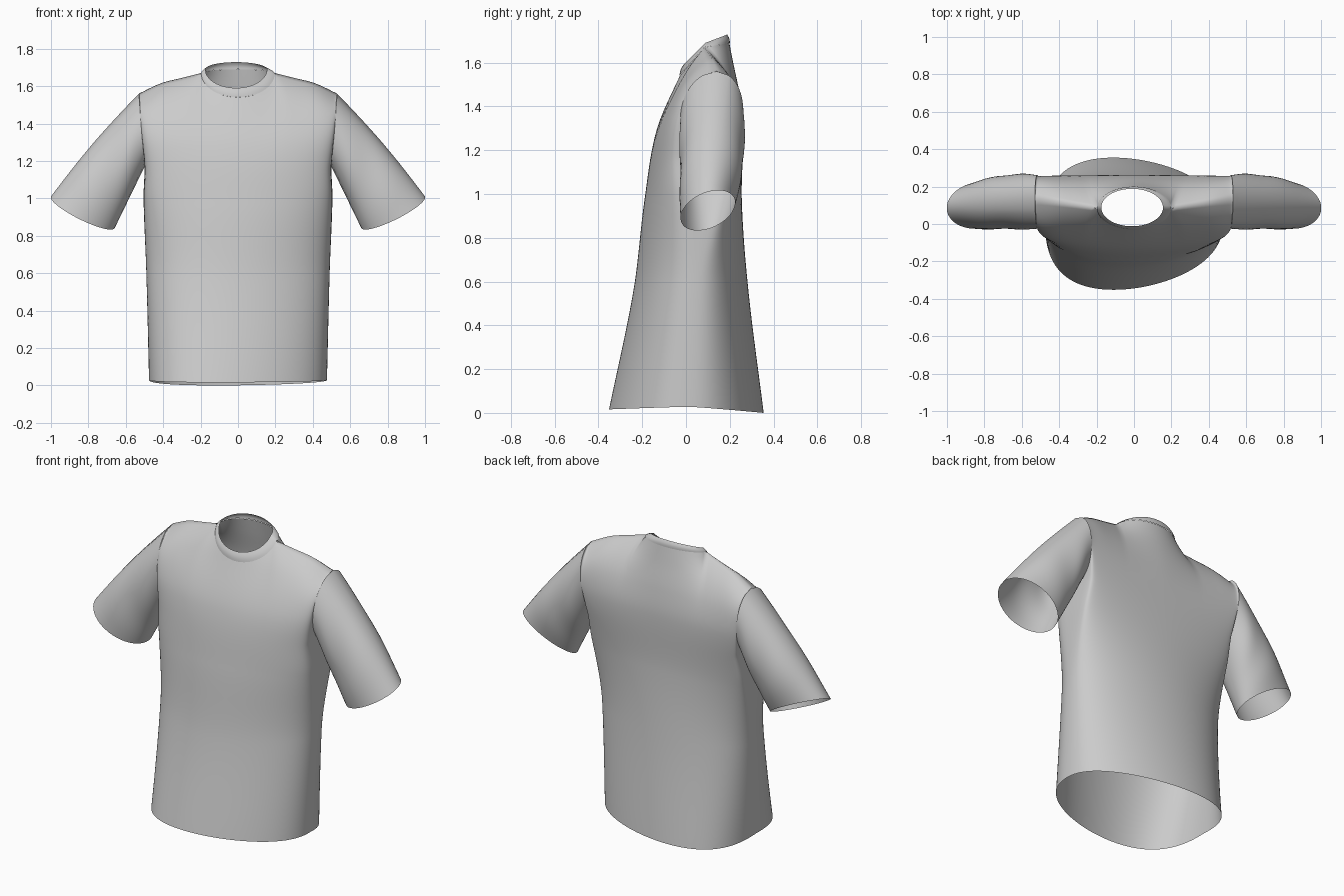
import bpy, bmesh, math
from mathutils import Vector

if "Cube" in bpy.data.objects:
    bpy.data.objects.remove(bpy.data.objects["Cube"])

HALF = math.pi / 2
N, ROWS = 32, 90          # half-panel columns, panel rows
PIT, TIP = 1.17, 1.56     # armpit and shoulder-tip heights
NECK_U = 0.35             # share of each half panel that meets the collar


def curve(table, z):
    """Smooth (Catmull-Rom style) lookup in a list of (z, value)."""
    z = min(max(z, table[0][0]), table[-1][0])
    k = 0
    while k < len(table) - 2 and z > table[k + 1][0]:
        k += 1
    slope = lambda i, j: (table[j][1] - table[i][1]) / (table[j][0] - table[i][0])
    (z0, a), (z1, b) = table[k], table[k + 1]
    m0 = slope(max(k - 1, 0), k + 1)
    m1 = slope(k, min(k + 2, len(table) - 1))
    d = z1 - z0
    t = (z - z0) / d
    return (a * (1 + 2 * t) * (1 - t) ** 2 + m0 * d * t * (1 - t) ** 2
            + b * t * t * (3 - 2 * t) + m1 * d * t * t * (t - 1))


FRONT = [(0, -.355), (.56, -.24), (.97, -.19), (1.29, -.135), (1.54, -.03), (1.7, .05)]
BACK = [(0, .355), (.56, .285), (.97, .255), (1.3, .262), (1.45, .245), (1.6, .212), (1.7, .19)]
WIDTH = [(0, .475), (.6, .49), (1.0, .505), (1.17, .5), (1.35, .515), (1.56, .53)]
SIDE_Y = [(0, .01), (.6, .05), (1.17, .11), (1.4, .128), (1.56, .14)]
SHOULDER = [(0, 1.67), (.3, 1.645), (.65, 1.615), (1, TIP)]


def neck(b, s):
    """Collar seam: b = 0 centre, 90 degrees at the side; s = -1 front, 1 back."""
    z = 1.67 - .13 * math.cos(b) if s < 0 else 1.67 + .02 * math.cos(b)
    return Vector((.195 * math.sin(b), .085 + s * .113 * math.cos(b), z))


def top_edge(u, s):
    if u <= NECK_U:
        return neck(u / NECK_U * HALF, s)
    a0 = math.sin(NECK_U * HALF)
    k = (math.sin(u * HALF) - a0) / (1 - a0)
    return Vector((.195 + .335 * k, .085 + .055 * k, curve(SHOULDER, k)))


def section(u, z, s):
    """Horizontal slice of the torso, opening up sideways towards the armhole."""
    a = u * HALF
    q = min(max((z - PIT) / (TIP - PIT), 0), 1)
    g = min(max((z - .6) / .75, 0), 1)
    inner, rim = g * g * (3 - 2 * g), (4 * q * (1 - q)) ** .5
    hole = s * (.15 if s < 0 else .135) * (inner + (rim - inner) * u ** 24)
    side = curve(SIDE_Y, z)
    depth = curve(FRONT if s < 0 else BACK, z) - side
    c = math.cos(a) ** .85 if u < 1 else 0
    return Vector((curve(WIDTH, z) * math.sin(a), side + depth * c + hole * (1 - c), z))


def panel_point(j, i, s):
    u = abs(j) / N
    top = top_edge(u, s)
    c = math.cos(u * HALF) if u < 1 else 0
    hem = .028 - (.012 if s < 0 else .028) * c
    z = hem + (top.z - hem) * i / ROWS
    p = section(u, z, s)
    w = max((z - 1.05) / (top.z - 1.05), 0) ** (3 + 5 * u)
    p += (top - section(u, top.z, s)) * w
    p.z = z
    p.x *= -1 if j < 0 else 1
    p.x -= .11 * c * c * max(0, 1 - z / 1.25)   # sideways lean of the hem
    return p


def make(name, grids, closed=False):
    """Skin one or more point grids into a smooth object."""
    bm = bmesh.new()
    for grid in grids:
        vs = [[bm.verts.new(p) for p in row] for row in grid]
        n = len(vs[0])
        for r0, r1 in zip(vs, vs[1:]):
            for k in range(n if closed else n - 1):
                m = (k + 1) % n
                bm.faces.new((r0[k], r0[m], r1[m], r1[k]))
    bmesh.ops.remove_doubles(bm, verts=bm.verts[:], dist=.0003)
    bmesh.ops.recalc_face_normals(bm, faces=bm.faces[:])
    me = bpy.data.meshes.new(name)
    bm.to_mesh(me)
    bm.free()
    ob = bpy.data.objects.new(name, me)
    bpy.context.collection.objects.link(ob)
    me.shade_smooth()
    return ob


# torso: front and back panels joined at the sides and shoulders, open armholes
make("torso", [[[panel_point(j, i, s) for j in range(-N, N + 1)]
                for i in range(ROWS + 1)] for s in (-1, 1)])

# armhole loop: armpit, up the front edge, over the shoulder, down the back edge
pit_row = max(i for i in range(ROWS + 1) if panel_point(N, i, 1).z <= PIT)
front_edge = [panel_point(N, i, -1) for i in range(pit_row, ROWS + 1)]
back_edge = [panel_point(N, i, 1) for i in range(ROWS - 1, pit_row, -1)]
armhole = front_edge + back_edge


def sleeve(side):
    n, steps = len(armhole), 28
    rows = []
    for r in range(steps + 1):
        t = r / steps
        row = []
        for k, p in enumerate(armhole):
            a = 2 * math.pi * k / n
            up, fr = -math.cos(a), math.sin(a)      # towards top / towards front
            cuff = Vector((.83 + .17 * up + .02 * fr, .1 - .125 * fr,
                           .925 + .085 * up - .035 * fr))
            q = p.lerp(cuff, t)
            # fuller cap and back, with soft drag folds below the cap
            full = math.sin(math.pi * t)
            q += Vector((.75, 0, .6)) * (.014 * full * max(up, 0))
            q.y -= fr * (.022 if fr < 0 else .004) * full
            fold = .004 * full * math.sin(9 * t + 2.2 * up) * abs(fr)
            q.y -= fold * (1 if fr > 0 else -1)
            row.append(Vector((q.x * side, q.y, q.z)))
        rows.append(row)
    return rows


# sleeves
make("sleeve_right", [sleeve(1)], True)
make("sleeve_left", [sleeve(-1)], True)

# collar band: from the neck seam up to the tilted neck opening
collar = []
for r in range(7):
    t = r / 6
    row = []
    for k in range(64):
        a = 2 * math.pi * k / 64
        c, sn = math.cos(a), math.sin(a)
        low = neck(math.asin(min(abs(sn), 1)), -1 if c > 0 else 1)
        low.x *= 1 if sn >= 0 else -1
        high = Vector((-.01 + .163 * sn, .088 - .098 * c,
                       1.69 - (.1 if c > 0 else .038) * c))
        p = low.lerp(high, t)
        p += Vector((sn, -c, .2)) * (.002 + .004 * math.sin(math.pi * t))
        row.append(p)
    collar.append(row)
make("collar", [collar], True)
